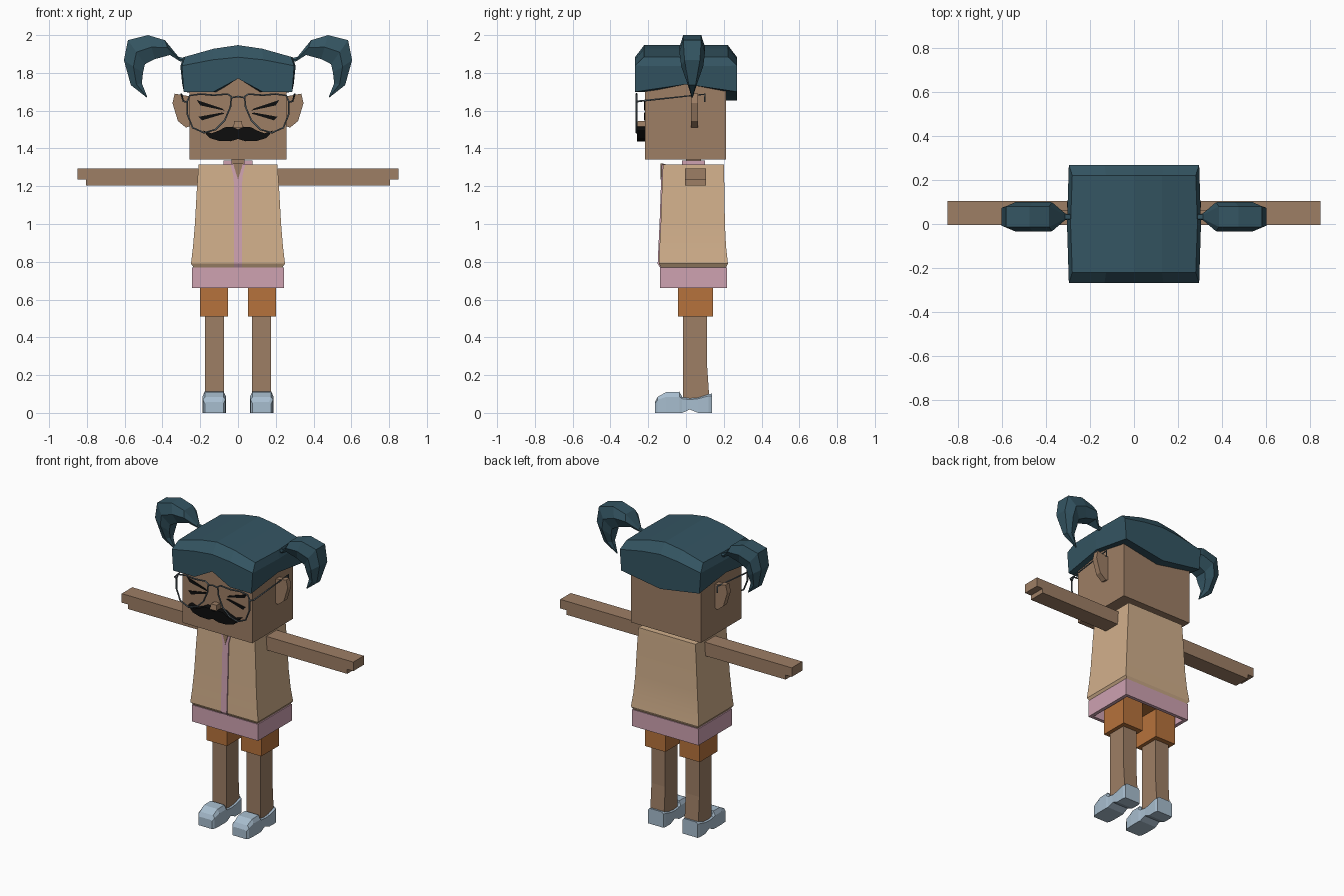
import bpy, bmesh, math

if "Cube" in bpy.data.objects:
    bpy.data.objects.remove(bpy.data.objects["Cube"], do_unlink=True)


def material(name, rgb):
    m = bpy.data.materials.new(name)
    m.use_nodes = True
    m.diffuse_color = (*rgb, 1)
    m.node_tree.nodes["Principled BSDF"].inputs["Base Color"].default_value = (*rgb, 1)
    return m


skin = material("brown_skin", (.34, .21, .13))
tan = material("tan_cloth", (.64, .43, .26))
pink = material("pink_cloth", (.62, .36, .44))
orange = material("orange_cloth", (.47, .17, .045))
teal = material("dark_teal_hair", (.034, .09, .122))
blue = material("pale_blue_shoe", (.39, .51, .62))
black = material("black", (.004, .004, .004))
grey = material("grey_metal", (.09, .115, .13))


def add_mesh(name, mesh, mat):
    ob = bpy.data.objects.new(name, mesh)
    bpy.context.collection.objects.link(ob)
    mesh.materials.append(mat)
    return ob


def loft(name, rings, mat, caps=(True, True), extra=()):
    """Bridge matching rings of points; extra lists faces on the last ring."""
    bm = bmesh.new()
    loops = [[bm.verts.new(p) for p in r] for r in rings]
    n = len(rings[0])
    for a, b in zip(loops, loops[1:]):
        for i in range(n):
            j = (i + 1) % n
            bm.faces.new((a[i], a[j], b[j], b[i]))
    for loop, cap in zip((loops[0], loops[-1]), caps):
        if cap:
            bm.faces.new(loop)
    for ids in extra:
        bm.faces.new([loops[-1][i] for i in ids])
    bmesh.ops.recalc_face_normals(bm, faces=bm.faces)
    mesh = bpy.data.meshes.new(name)
    bm.to_mesh(mesh)
    bm.free()
    return add_mesh(name, mesh, mat)


def rect(x0, x1, y0, y1, z):
    return [(x0, y0, z), (x1, y0, z), (x1, y1, z), (x0, y1, z)]


def box(name, x0, x1, y0, y1, z0, z1, mat):
    return loft(name, [rect(x0, x1, y0, y1, z) for z in (z0, z1)], mat)


def prism(name, outline, y0, y1, mat, s=1):
    """Front outline in x and z, pushed through in depth."""
    return loft(name, [[(s * x, y, z) for x, z in outline] for y in (y0, y1)], mat)


def wire(name, points, mat, closed=False, radius=.005):
    cu = bpy.data.curves.new(name, "CURVE")
    cu.dimensions = "3D"
    cu.bevel_depth, cu.bevel_resolution = radius, 1
    sp = cu.splines.new("POLY")
    sp.points.add(len(points) - 1)
    for p, co in zip(sp.points, points):
        p.co = (*co, 1)
    sp.use_cyclic_u = closed
    tmp = bpy.data.objects.new(name + "_path", cu)
    mesh = bpy.data.meshes.new_from_object(tmp)
    bpy.data.objects.remove(tmp)
    mesh.materials.clear()
    return add_mesh(name, mesh, mat)


# Head, neck and nose
box("head", -.257, .257, -.217, .211, 1.342, 1.82, skin)
box("neck", -.035, .035, .0, .08, 1.25, 1.36, skin)
loft("nose", [rect(-.025, .025, -.26, -.21, 1.51), rect(-.02, .02, -.255, -.21, 1.545)], skin)

# Hair cap: arched top, chamfered rim, pointed fringe
plan = [(-.287, -.27), (-.13, -.27), (0, -.27), (.13, -.27), (.287, -.27), (.295, 0)]
plan += [(-x, -y) for x, y in plan]


def hem(x, y):
    if abs(y) < .1:
        return 1.74
    peak = max(0, 1 - abs(x) / .13) if y < 0 else -.65 * (1 - abs(x) / .287)
    return 1.70 + .07 * peak


def arch(x, top, drop):
    return top - drop * (abs(x) / .287) ** 1.5


loft("hair_cap", [
    [(x * .85, y * .75, hem(x, y)) for x, y in plan],
    [(x, y, hem(x, y)) for x, y in plan],
    [(x * 1.035, y, arch(x, 1.883, .045)) for x, y in plan],
    [(x * .98, y * .82, arch(x, 1.947, .062)) for x, y in plan]],
    teal, (False, False),
    [(0, 1, 9, 10, 11), (1, 2, 8, 9), (2, 3, 7, 8), (3, 4, 5, 6, 7)])

# Pigtail sections: outer x, z, inner x, z, half depth
tail = [(.27, 1.875, .27, 1.855, .012), (.315, 1.885, .31, 1.862, .014),
        (.387, 1.973, .36, 1.895, .066), (.477, 2.0, .44, 1.873, .068),
        (.583, 1.973, .493, 1.846, .068), (.604, 1.867, .503, 1.80, .058),
        (.567, 1.735, .509, 1.745, .025), (.484, 1.67, .48, 1.672, .003)]


def pigtail_ring(s, xo, zo, xi, zi, d):
    xm, zm = (xo + xi) / 2, (zo + zi) / 2
    c = .033
    return [(s * xo, c - d * .7, zo), (s * xo, c + d * .7, zo), (s * xm, c + d, zm),
            (s * xi, c + d * .6, zi), (s * xi, c - d * .6, zi), (s * xm, c - d, zm)]


ear = [(.25, 1.675), (.335, 1.69), (.347, 1.64), (.318, 1.545), (.275, 1.51), (.25, 1.52)]
lens = [(.035, 1.675), (.055, 1.688), (.13, 1.682), (.2, 1.688), (.255, 1.68), (.268, 1.65),
        (.268, 1.58), (.24, 1.51), (.18, 1.483), (.12, 1.5), (.07, 1.55), (.04, 1.62)]
lash_high = [(.218, 1.656), (.2, 1.628), (.07, 1.60), (.085, 1.612)]
lash_low = [(.208, 1.568), (.19, 1.549), (.07, 1.585), (.085, 1.59)]
whiskers = [(0, 1.50), (.03, 1.515), (.07, 1.512), (.1, 1.495), (.14, 1.48), (.186, 1.495),
            (.15, 1.455), (.1, 1.44), (.04, 1.438), (0, 1.45)]

# Shoe stations: depth, half width, underside, side height, top height
shoe = [(-.164, .05, .0, .05, .058), (-.15, .06, 0, .07, .085), (-.105, .063, 0, .085, .11),
        (-.035, .063, 0, .085, .112), (-.02, .06, 0, .075, .085), (.02, .058, .018, .07, .08),
        (.065, .06, 0, .075, .082), (.12, .061, 0, .09, .1), (.137, .056, 0, .09, .102)]


def shoe_ring(s, y, w, zb, zm, zt):
    cx = .126
    return [(s * (cx + dx), y, z) for dx, z in
            ((-w, zb), (w, zb), (w, zm), (w * .8, zt), (-w * .8, zt), (-w, zm))]


# Paired parts
for side, s in (("left", 1), ("right", -1)):
    loft(side + "_pigtail", [pigtail_ring(s, *t) for t in tail], teal)
    prism(side + "_ear", ear, .026, .063, skin, s)
    prism(side + "_upper_lash", lash_high, -.222, -.215, black, s)
    prism(side + "_lower_lash", lash_low, -.222, -.215, black, s)
    prism(side + "_moustache", whiskers, -.26, -.215, black, s)
    wire(side + "_lens_rim", [(s * x, -.262, z) for x, z in lens], grey, True)
    wire(side + "_temple", [(s * .268, -.262, 1.645), (s * .29, -.25, 1.65),
                            (s * .3, .1, 1.687), (s * .3, .1, 1.645)], grey)
    # Arm with a stepped hand end
    prism(side + "_arm", [(.18, 1.205), (.805, 1.205), (.805, 1.235), (.85, 1.235),
                          (.85, 1.295), (.18, 1.295)], -.005, .105, skin, s)
    # Shorts leg, leg and shoe
    box(side + "_shorts_leg", s * .052, s * .201, -.042, .143, .51, .76, orange)
    loft(side + "_leg", [rect(s * .075, s * .176, -.016, .124, .07),
                         rect(s * .075, s * .176, -.016, .111, .26),
                         rect(s * .075, s * .176, -.016, .111, .55)], skin)
    loft(side + "_shoe", [shoe_ring(s, *t) for t in shoe], blue)
    # Half of the open collar
    box(side + "_collar", s * .032, s * .077, -.02, .1, 1.30, 1.336, pink)

wire("glasses_bridge", [(-.037, -.262, 1.668), (0, -.262, 1.675), (.037, -.262, 1.668)], grey)

# Flared overshirt: height, half width, front, back
shirt = [(.77, .235, -.132, .212), (.79, .249, -.144, .222), (.88, .238, -.14, .212),
         (1.0, .228, -.134, .206), (1.2, .217, -.127, .203), (1.316, .209, -.122, .2)]
body = loft("overshirt", [rect(-w, w, f, b, z) for z, w, f, b in shirt], tan)
body.data.shade_smooth()
body.data.set_sharp_from_angle(angle=math.radians(20))

# Undershirt placket, widening to a neck opening
placket = [(.77, .022, -.138), (.79, .022, -.15), (.88, .022, -.146), (1.0, .022, -.14),
           (1.2, .022, -.133), (1.25, .023, -.131), (1.318, .04, -.128)]
loft("placket", [rect(-w, w, f, f + .02, z) for z, w, f in placket], pink)
prism("neck_opening", [(0, 1.235), (.026, 1.32), (-.026, 1.32)], -.135, -.12, skin)

# Undershirt hem, open underneath
loft("undershirt_hem", [rect(-.22, .22, -.115, .195, .75), rect(-.22, .22, -.115, .195, .66),
                        rect(-.243, .243, -.137, .217, .66),
                        rect(-.243, .243, -.137, .217, .77)], pink)
box("shorts_waist", -.2, .2, -.042, .143, .70, .76, orange)
